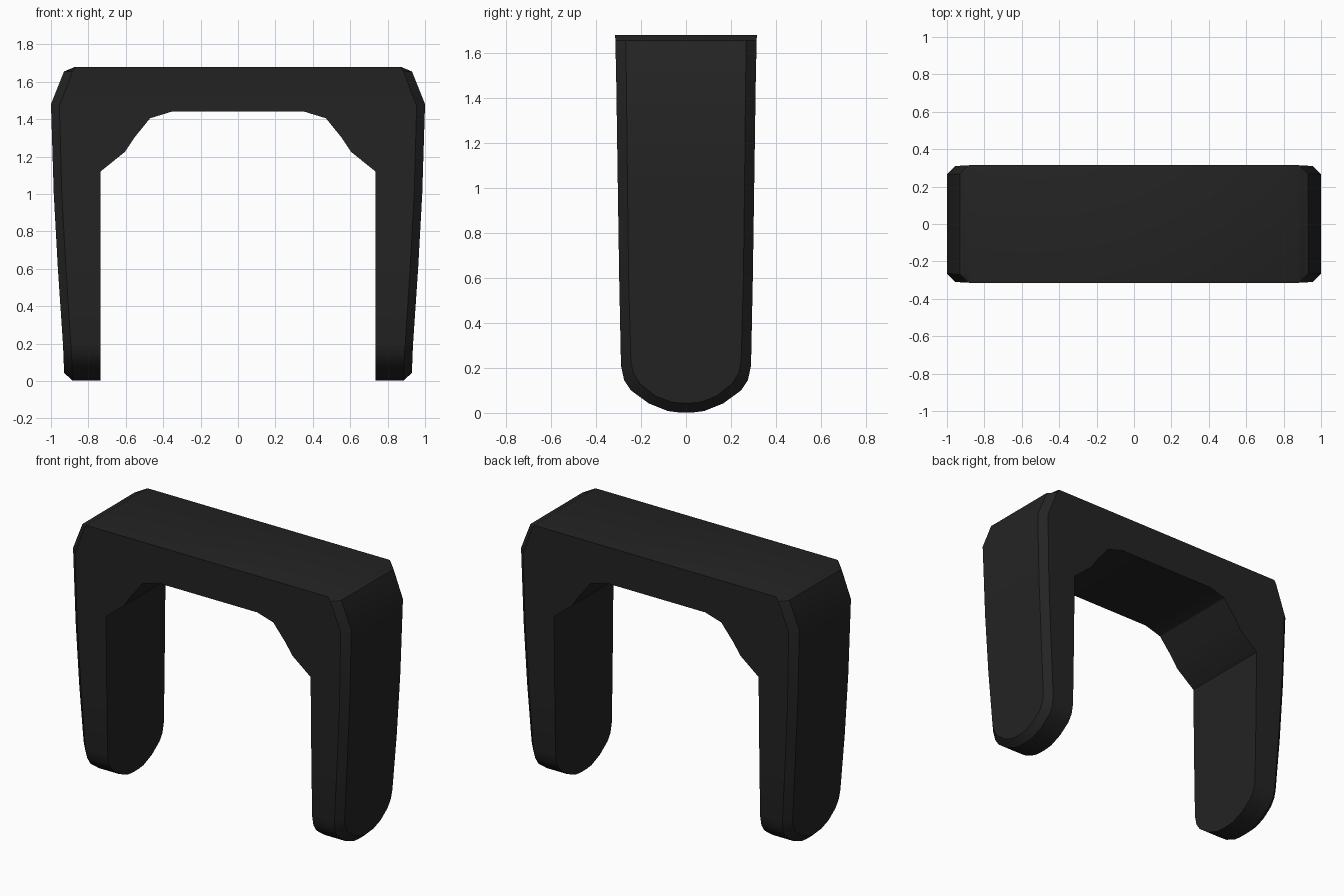
import bpy, bmesh, math

if "Cube" in bpy.data.objects:
    bpy.data.objects.remove(bpy.data.objects["Cube"], do_unlink=True)

black = bpy.data.materials.new("matte black")
black.use_nodes = True
colour = (0.017, 0.017, 0.017, 1)
black.diffuse_color = colour
bsdf = black.node_tree.nodes["Principled BSDF"]
bsdf.inputs["Base Color"].default_value = colour
bsdf.inputs["Roughness"].default_value = 0.7

# Side outline rows, top to bottom: (x, half depth, height)
RIM = [(.87, .315, 1.68), (.885, .314, 1.655), (.955, .31, 1.47), (.942, .303, 1),
       (.92, .297, .6), (.895, .289, .21), (.89, .275, .145), (.888, .245, .1),
       (.886, .165, .042), (.885, .08, .008), (.885, .03, .002)]
FACE = [(.905, .27, 1.66), (.93, .268, 1.655), (1, .265, 1.48), (.985, .26, 1),
        (.963, .255, .6), (.938, .245, .23), (.935, .235, .18), (.933, .205, .13),
        (.931, .135, .075), (.93, .065, .048), (.93, .025, .044)]


def make_object(name, bm):
    bmesh.ops.recalc_face_normals(bm, faces=bm.faces)
    mesh = bpy.data.meshes.new(name)
    bm.to_mesh(mesh)
    bm.free()
    mesh.materials.append(black)
    obj = bpy.data.objects.new(name, mesh)
    bpy.context.collection.objects.link(obj)
    return obj


# Solid block: a bevelled outer plate on each side, joined across the middle
bm = bmesh.new()


def ring(rows, side):
    return [[bm.verts.new((side * x, s * y, z)) for x, y, z in rows] for s in (-1, 1)]


right_face, right_rim = ring(FACE, -1), ring(RIM, -1)
left_rim, left_face = ring(RIM, 1), ring(FACE, 1)
loops = [front + back[::-1] for front, back in (right_face, right_rim, left_rim, left_face)]
for a, b in zip(loops, loops[1:]):
    for i in range(len(a)):
        j = (i + 1) % len(a)
        bm.faces.new((a[i], a[j], b[j], b[i]))
for front, back in (right_face, left_face):
    for i in range(len(front) - 1):
        bm.faces.new((front[i], front[i + 1], back[i + 1], back[i]))
arch = make_object("arch_body", bm)

# Opening between the legs, with stepped corners
half = [(.735, -.2), (.735, 1.12), (.605, 1.225), (.555, 1.3), (.47, 1.405), (.355, 1.44)]
outline = half + [(-x, z) for x, z in reversed(half)]
bm = bmesh.new()
base = bm.faces.new([bm.verts.new((x, -.5, z)) for x, z in outline])
moved = bmesh.ops.extrude_face_region(bm, geom=[base])["geom"]
bmesh.ops.translate(bm, vec=(0, 1, 0),
                    verts=[v for v in moved if isinstance(v, bmesh.types.BMVert)])
cutter = make_object("opening_cutter", bm)
cutter.hide_render = True

cut = arch.modifiers.new("opening", "BOOLEAN")
cut.operation = "DIFFERENCE"
cut.solver = "EXACT"
cut.object = cutter
bpy.ops.object.select_all(action="DESELECT")
arch.select_set(True)
bpy.context.view_layer.objects.active = arch
bpy.ops.object.modifier_apply(modifier=cut.name)
bpy.data.objects.remove(cutter, do_unlink=True)

# Soft leg ends, crisp bevels
bpy.ops.object.shade_smooth_by_angle(angle=math.radians(30))
